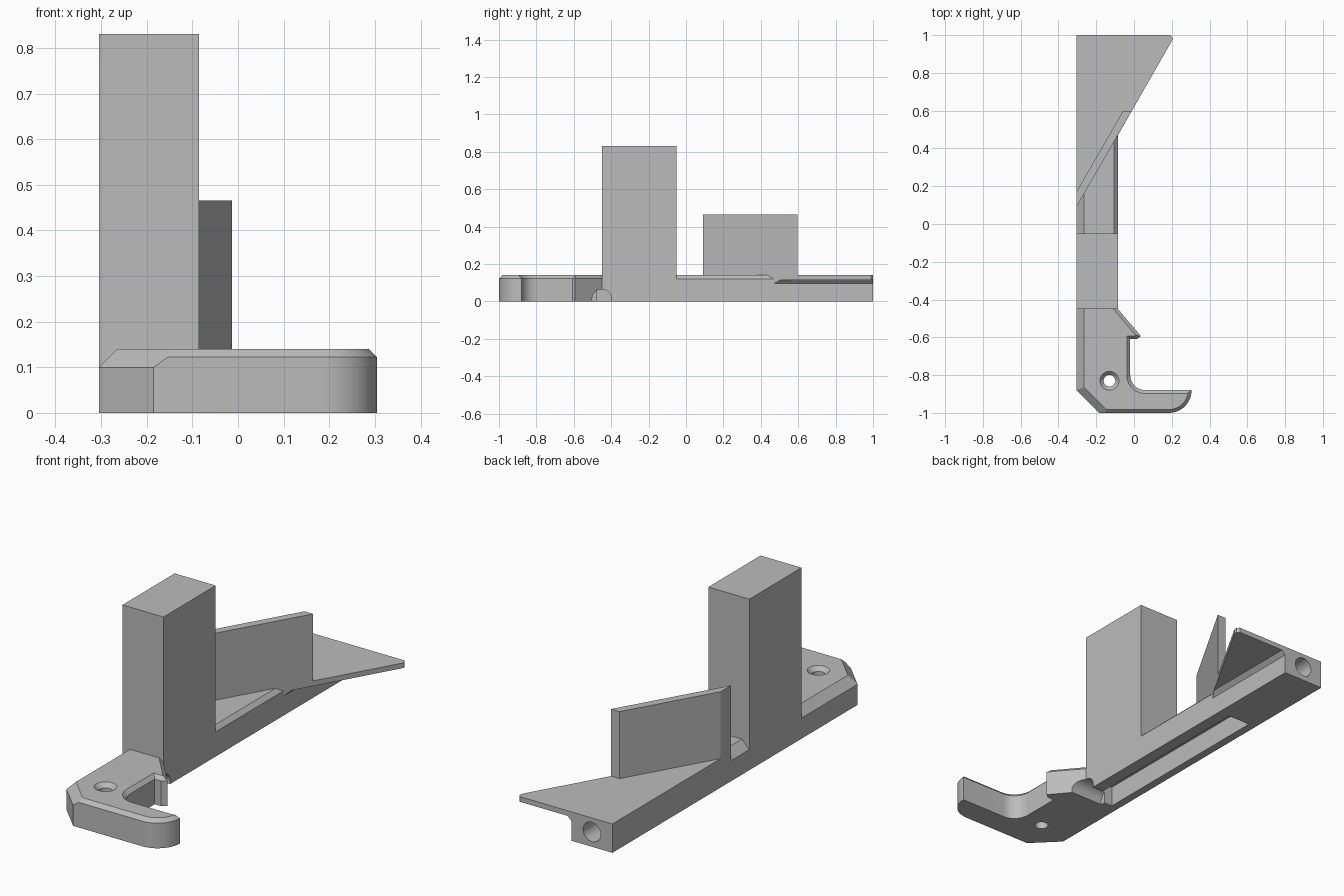
import bpy, bmesh
from math import cos, sin, pi, radians
from mathutils import Vector, Matrix

if "Cube" in bpy.data.objects:
    bpy.data.objects.remove(bpy.data.objects["Cube"], do_unlink=True)

grey = bpy.data.materials.new("plain grey")
grey.use_nodes = True
grey.diffuse_color = (0.5, 0.5, 0.5, 1)
grey.node_tree.nodes["Principled BSDF"].inputs["Base Color"].default_value = (0.5, 0.5, 0.5, 1)

TOP, LEFT, RIGHT = 0.14, -0.305, -0.085


def make_object(name, bm):
    bmesh.ops.recalc_face_normals(bm, faces=bm.faces)
    mesh = bpy.data.meshes.new(name)
    bm.to_mesh(mesh)
    bm.free()
    mesh.materials.append(grey)
    obj = bpy.data.objects.new(name, mesh)
    bpy.context.collection.objects.link(obj)
    return obj


def arc(cx, cy, r, a0, a1, n):
    return [(cx + r * cos(radians(a0 + (a1 - a0) * i / n)),
             cy + r * sin(radians(a0 + (a1 - a0) * i / n))) for i in range(n + 1)]


def mitred(pts, widths):
    """Move each edge of a counter-clockwise outline inward by its width."""
    result = []
    for i, p in enumerate(pts):
        p = Vector(p)
        d1 = (p - Vector(pts[i - 1])).normalized()
        d2 = (Vector(pts[(i + 1) % len(pts)]) - p).normalized()
        m = Matrix(((-d1.y, d1.x), (-d2.y, d2.x)))
        result.append(p + m.inverted() @ Vector((widths[i - 1], widths[i])))
    return result


def prism(name, pts, z0, z1, widths=None, chamfer=0, planes=()):
    """Extruded outline, with an optional chamfered rim and slanted cuts."""
    bm = bmesh.new()
    levels = [(pts, z0), (pts, z1 - chamfer)]
    if widths:
        levels.append((mitred(pts, widths), z1))
    rings = [[bm.verts.new((p[0], p[1], z)) for p in ring] for ring, z in levels]
    n = len(pts)
    bm.faces.new(rings[0][::-1])
    bm.faces.new(rings[-1])
    for low, high in zip(rings, rings[1:]):
        for i in range(n):
            j = (i + 1) % n
            bm.faces.new((low[i], low[j], high[j], high[i]))
    bmesh.ops.remove_doubles(bm, verts=bm.verts, dist=1e-5)
    for point, normal in planes:
        bmesh.ops.bisect_plane(bm, geom=bm.verts[:] + bm.edges[:] + bm.faces[:],
                               plane_co=point, plane_no=Vector(normal).normalized(),
                               clear_outer=True)
        bmesh.ops.holes_fill(bm, edges=bm.edges[:], sides=0)
    return make_object(name, bm)


def box(name, x0, x1, y0, y1, z0, z1):
    return prism(name, [(x0, y0), (x1, y0), (x1, y1), (x0, y1)], z0, z1)


def cylinder(name, centre, r1, r2, depth, axis="Z"):
    bm = bmesh.new()
    turn = {"Z": Matrix(), "X": Matrix.Rotation(pi / 2, 4, "Y"),
            "Y": Matrix.Rotation(pi / 2, 4, "X")}[axis]
    bmesh.ops.create_cone(bm, cap_ends=True, segments=40, radius1=r1, radius2=r2,
                          depth=depth, matrix=Matrix.Translation(centre) @ turn)
    return make_object(name, bm)


left_cut = ((LEFT, 0, 0.10), (-1, 0, 1))
corner_cut = ((LEFT, -0.88, 0.10), (-1, -1, 2 ** 0.5))

# Hooked front end with a chamfered rim
outline = [(LEFT, -0.45), (LEFT, -0.88), (-0.185, -1)]
outline += arc(0.185, -0.88, 0.12, -90, 0, 12)
outline += arc(0.06, -0.80, 0.08, 270, 180, 10)
outline += [(-0.02, -0.61), (0.015, -0.61), (0.036, -0.593), (RIGHT, -0.45)]
hook = prism("front_hook", outline, 0, TOP, [0.018] * (len(outline) - 1) + [0],
             0.018, (left_cut, corner_cut))

# Upright block
block = box("upright_block", LEFT, RIGHT, -0.45, -0.05, 0, 0.83)

# Rail: chamfered middle and square rear, meeting on a slanted line
middle = prism("middle_rail", [(LEFT, -0.05), (RIGHT, -0.05), (RIGHT, 0.47), (LEFT, 0.09)],
               0, TOP, [0, 0.02, 0, 0], 0.02, (left_cut,))
rear = prism("rear_rail", [(LEFT, 0.09), (RIGHT, 0.47), (RIGHT, 1), (LEFT, 1)], 0, TOP)

# Thin wing beside the rail, with a slanted brace under its root
wing = prism("wing", [(RIGHT, 0.47), (0.195, 0.96), (0.203, 0.975), (0.203, 0.988),
                      (0.192, 1), (RIGHT, 1)], 0.115, TOP)
brace = prism("wing_brace", [(RIGHT, 0.47), (-0.065, 0.505), (-0.065, 1), (RIGHT, 1)],
              0.095, 0.115, planes=(((RIGHT, 0, 0.095), (1, 0, -1)),))

# Slanted wall standing on the rail
wall = prism("slanted_wall", [(LEFT, 0.09), (-0.0135, 0.595), (-0.06, 0.595), (LEFT, 0.17)],
             TOP, 0.465)

# Cutters: underside slot, cross hole, end bore, countersunk screw hole
slot = box("slot_cutter", -0.265, -0.145, -0.477, 0.52, -0.1, 0.10)
cross = cylinder("cross_cutter", (-0.05, -0.45, 0.013), 0.052, 0.052, 0.34, "X")
bore = cylinder("bore_cutter", (-0.195, 0.8, 0.072), 0.047, 0.047, 0.6, "Y")
screw = cylinder("screw_cutter", (-0.13, -0.83, 0.07), 0.031, 0.031, 0.3)
sink = cylinder("sink_cutter", (-0.13, -0.83, 0.14), 0.031, 0.069, 0.04)

cuts = {hook: (slot, cross, screw, sink), block: (slot, cross),
        middle: (slot,), rear: (slot, bore)}
for part, cutters in cuts.items():
    bpy.context.view_layer.objects.active = part
    for cutter in cutters:
        mod = part.modifiers.new("cut", "BOOLEAN")
        mod.operation, mod.solver, mod.object = "DIFFERENCE", "EXACT", cutter
        bpy.ops.object.modifier_apply(modifier=mod.name)

for cutter in (slot, cross, bore, screw, sink):
    bpy.data.objects.remove(cutter, do_unlink=True)

# Smooth curved walls, keep creases sharp
bpy.ops.object.select_all(action="DESELECT")
for part in (hook, block, middle, rear, wing, brace, wall):
    part.select_set(True)
bpy.context.view_layer.objects.active = hook
bpy.ops.object.shade_smooth_by_angle(angle=radians(25))
